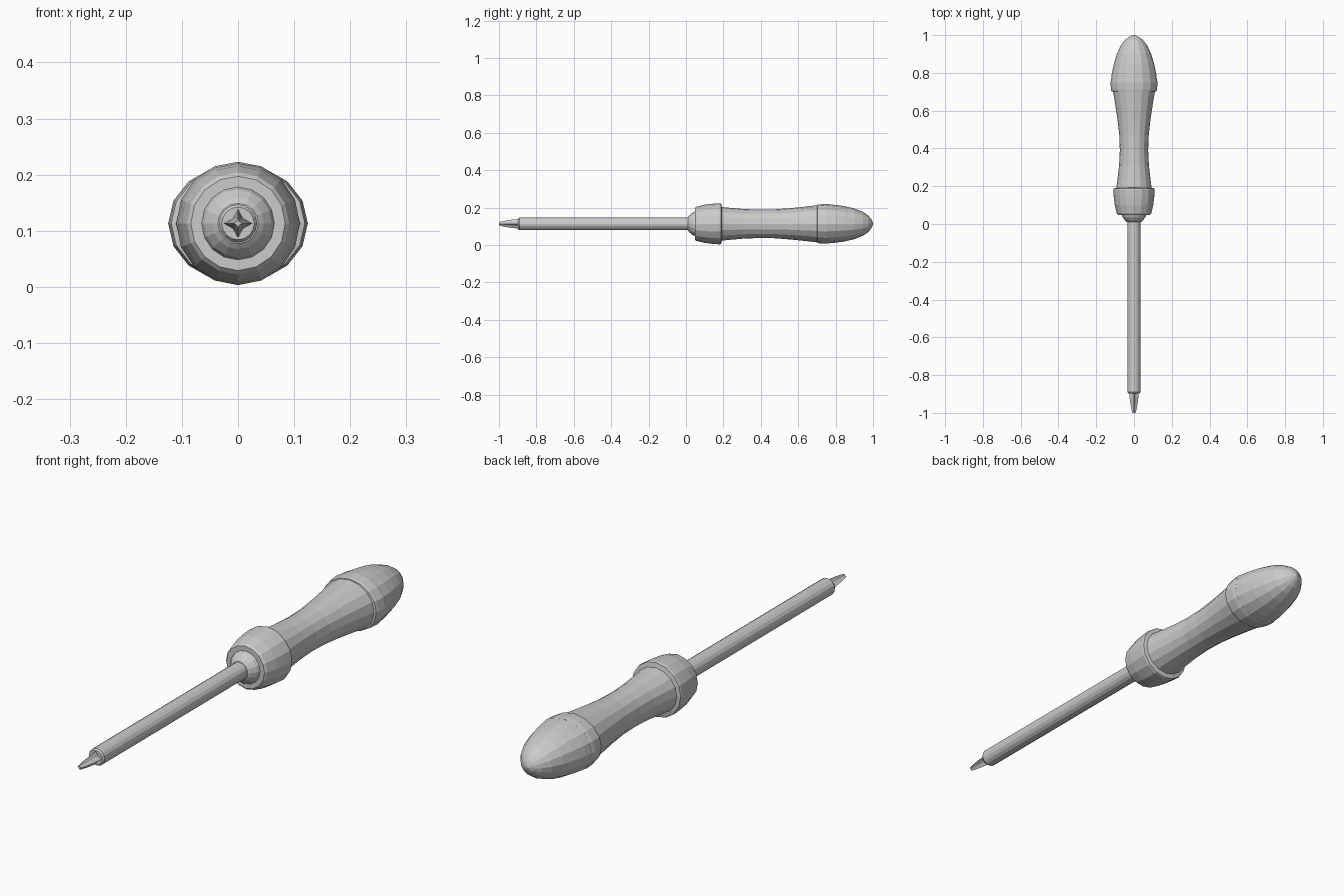
import bpy, bmesh
from math import sin, cos, pi

CZ = 0.113  # height of the tool's long axis


def loft(name, sections, sides=16, valley=1.0):
    """Skin rings (y, x radius, z radius) along y; valley < 1 flutes the diagonals."""
    bm = bmesh.new()
    rings = []
    for y, rx, rz in sections:
        ring = []
        for i in range(sides):
            a = 2 * pi * i / sides
            k = valley if valley < 1 and i % 4 == 2 else 1.0
            if valley < 1 and i % 2:
                k = 0.5 * (1 + valley) * 0.82
            ring.append(bm.verts.new((rx * k * cos(a), y, CZ + rz * k * sin(a))))
        rings.append(ring)
    for a, b in zip(rings, rings[1:]):
        for i in range(sides):
            j = (i + 1) % sides
            bm.faces.new((a[i], a[j], b[j], b[i]))
    bm.faces.new(rings[0])
    bm.faces.new(rings[-1])
    bmesh.ops.recalc_face_normals(bm, faces=bm.faces)
    me = bpy.data.meshes.new(name)
    bm.to_mesh(me)
    bm.free()
    ob = bpy.data.objects.new(name, me)
    bpy.context.collection.objects.link(ob)
    return ob


def round_loft(name, profile):
    return loft(name, [(y, r, r) for y, r in profile])


# Steel shaft with a small chamfer at the end
round_loft("shaft", [(-0.897, 0.029), (-0.89, 0.034), (0.06, 0.034)])

# Cross-shaped tapered tip
loft("cross_tip", [(-1.0, 0.008, 0.008), (-0.985, 0.013, 0.013),
                   (-0.94, 0.021, 0.021), (-0.89, 0.026, 0.026)], 16, 0.5)

# Nose where the shaft enters the collar
round_loft("nose", [(0.01, 0.036), (0.018, 0.046), (0.035, 0.06), (0.06, 0.07)])

# Flared collar
round_loft("collar", [(0.047, 0.07), (0.047, 0.084), (0.055, 0.091), (0.1, 0.102),
                      (0.14, 0.107), (0.18, 0.110), (0.188, 0.108), (0.192, 0.09)])

# Waisted grip, widening into an oval towards the back
loft("grip", [(0.18, 0.095, 0.091), (0.24, 0.087, 0.085), (0.31, 0.079, 0.079),
              (0.39, 0.075, 0.076), (0.47, 0.078, 0.077), (0.55, 0.087, 0.083),
              (0.63, 0.099, 0.091), (0.71, 0.112, 0.1)])

# Raised band behind the grip
loft("band", [(0.7, 0.11, 0.095), (0.702, 0.119, 0.102), (0.712, 0.122, 0.104),
              (0.75, 0.1245, 0.106), (0.768, 0.121, 0.104)])

# Domed end cap
loft("end_cap", [(0.766, 0.121, 0.104), (0.80, 0.117, 0.101), (0.85, 0.106, 0.094),
                 (0.90, 0.091, 0.082), (0.945, 0.070, 0.064), (0.975, 0.047, 0.044),
                 (0.992, 0.024, 0.023), (1.0, 0.004, 0.004)])
